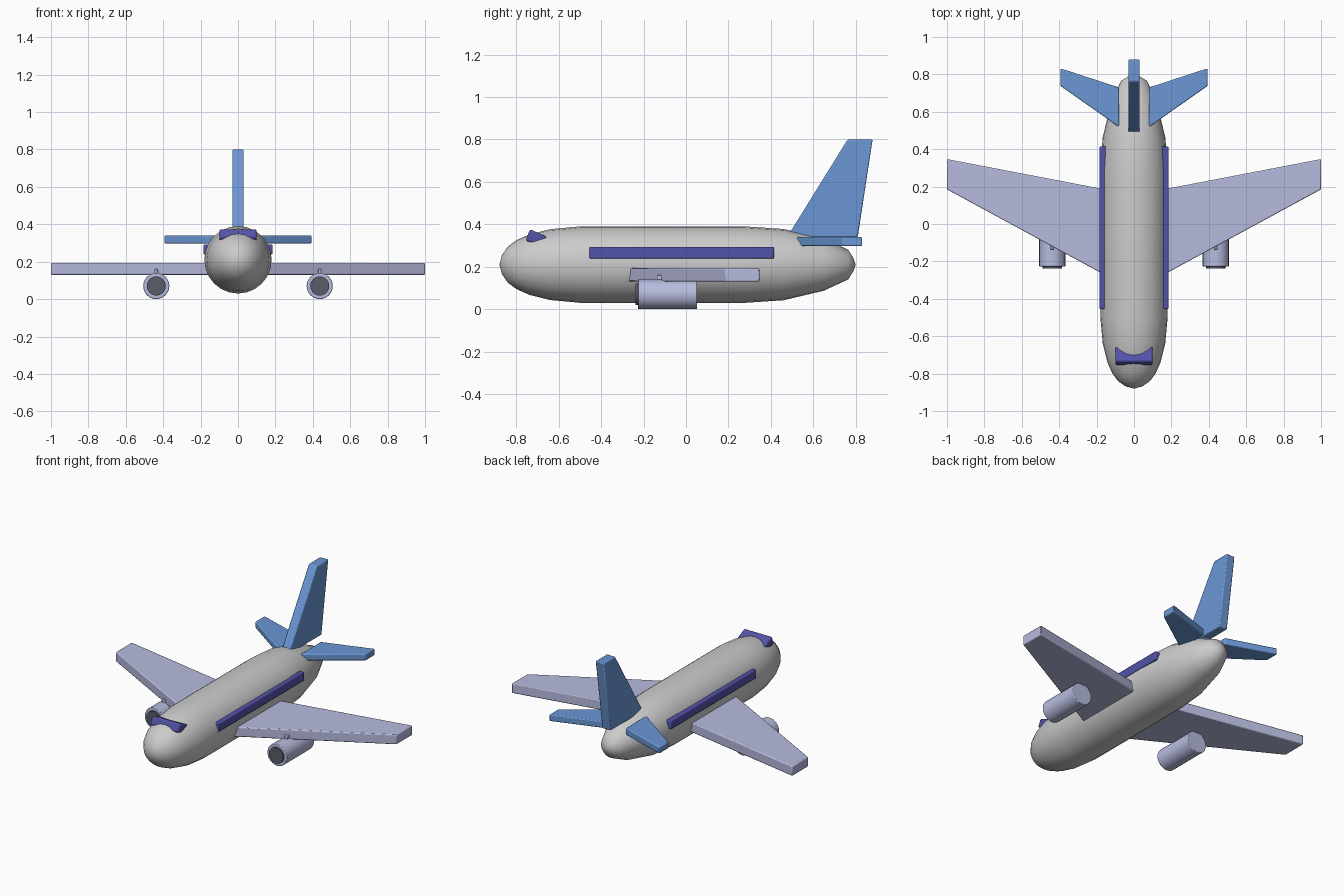
import bpy, bmesh, math
from mathutils import Vector

if "Cube" in bpy.data.objects:
    bpy.data.objects.remove(bpy.data.objects["Cube"])


def material(name, rgb):
    m = bpy.data.materials.new(name)
    m.diffuse_color = (*rgb, 1)
    m.use_nodes = True
    m.node_tree.nodes["Principled BSDF"].inputs["Base Color"].default_value = m.diffuse_color
    return m


WING = material("slate", (0.47, 0.50, 0.73))
TAIL = material("tail_blue", (0.145, 0.31, 0.66))
GLASS = material("window_navy", (0.085, 0.085, 0.40))
DARK = material("intake_dark", (0.10, 0.11, 0.14))


def finish(name, bm, mat=None, bevel=0.0, smooth=35):
    bmesh.ops.recalc_face_normals(bm, faces=bm.faces[:])
    me = bpy.data.meshes.new(name)
    bm.to_mesh(me)
    bm.free()
    ob = bpy.data.objects.new(name, me)
    bpy.context.collection.objects.link(ob)
    if mat:
        me.materials.append(mat)
    if bevel:
        mod = ob.modifiers.new("Bevel", 'BEVEL')
        mod.width, mod.segments, mod.limit_method = bevel, 2, 'ANGLE'
    bpy.ops.object.select_all(action='DESELECT')
    ob.select_set(True)
    bpy.context.view_layer.objects.active = ob
    bpy.ops.object.shade_smooth_by_angle(angle=math.radians(smooth))
    return ob


def prism(name, outline, offset, mat, bevel=0.006):
    """Extrude a planar outline along an offset vector."""
    bm = bmesh.new()
    face = bm.faces.new([bm.verts.new(p) for p in outline])
    ext = bmesh.ops.extrude_face_region(bm, geom=[face], use_keep_orig=True)
    bmesh.ops.translate(bm, vec=Vector(offset),
                        verts=[v for v in ext["geom"] if isinstance(v, bmesh.types.BMVert)])
    return finish(name, bm, mat, bevel)


def lathe(name, profile, x, z, mat=None, sides=24, bevel=0.0):
    """Revolve (y, radius) pairs round an axis parallel to y."""
    bm = bmesh.new()
    rings = []
    for y, r in profile:
        if r == 0:
            rings.append([bm.verts.new((x, y, z))] * sides)
        else:
            rings.append([bm.verts.new((x + r * math.cos(2 * math.pi * i / sides), y,
                                        z + r * math.sin(2 * math.pi * i / sides)))
                          for i in range(sides)])
    for a, b in zip(rings, rings[1:]):
        for i in range(sides):
            j = (i + 1) % sides
            bm.faces.new(dict.fromkeys((a[i], a[j], b[j], b[i])))
    for end, (_, r) in ((rings[0], profile[0]), (rings[-1], profile[-1])):
        if r:
            bm.faces.new(end)
    return finish(name, bm, mat, bevel)


# Fuselage: rounded nose, straight barrel, tapering tail
lathe("fuselage", [(-0.88, 0), (-0.868, 0.045), (-0.84, 0.085), (-0.80, 0.115),
                   (-0.74, 0.142), (-0.64, 0.167), (-0.50, 0.18), (0.28, 0.18),
                   (0.46, 0.168), (0.65, 0.123), (0.765, 0.07), (0.79, 0.03), (0.80, 0)],
      0, 0.21)

# Cockpit windscreen: tilted slab across the nose
prism("windscreen", [(-0.1, -0.757, 0.325), (-0.1, -0.735, 0.377),
                     (-0.1, -0.648, 0.337), (-0.1, -0.67, 0.285)], (0.2, 0, 0), GLASS, 0.01)

# Vertical tail fin
prism("tail_fin", [(-0.03, 0.477, 0.34), (-0.03, 0.762, 0.80),
                   (-0.03, 0.88, 0.80), (-0.03, 0.81, 0.34)], (0.06, 0, 0), TAIL)

# Mirrored parts
for side, s in (("left", -1), ("right", 1)):
    # Main wing
    prism(side + "_wing", [(s * x, y, 0.13) for x, y in
                           ((0.15, -0.276), (1, 0.185), (1, 0.347), (0.15, 0.184))],
          (0, 0, 0.063), WING)
    # Horizontal stabiliser
    prism(side + "_stabiliser", [(s * x, y, 0.297) for x, y in
                                 ((0.08, 0.518), (0.393, 0.738), (0.393, 0.832), (0.08, 0.73))],
          (0, 0, 0.043), TAIL)
    # Passenger window strip
    prism(side + "_window_strip", [(s * 0.15, y, z) for y, z in
                                   ((-0.455, 0.238), (0.415, 0.238), (0.415, 0.293), (-0.455, 0.293))],
          (s * 0.034, 0, 0), GLASS)
    # Engine, dark intake and pylon stub
    lathe(side + "_engine", [(-0.227, 0.07), (0.052, 0.07)], s * 0.437, 0.07, WING, bevel=0.004)
    lathe(side + "_intake", [(-0.238, 0.051), (-0.21, 0.051)], s * 0.437, 0.07, DARK)
    prism(side + "_pylon", [(s * 0.437 - 0.01, y, z) for y, z in
                            ((-0.137, 0.12), (0.0, 0.12), (0.0, 0.16), (-0.137, 0.16))],
          (0.02, 0, 0), WING, 0.004)
